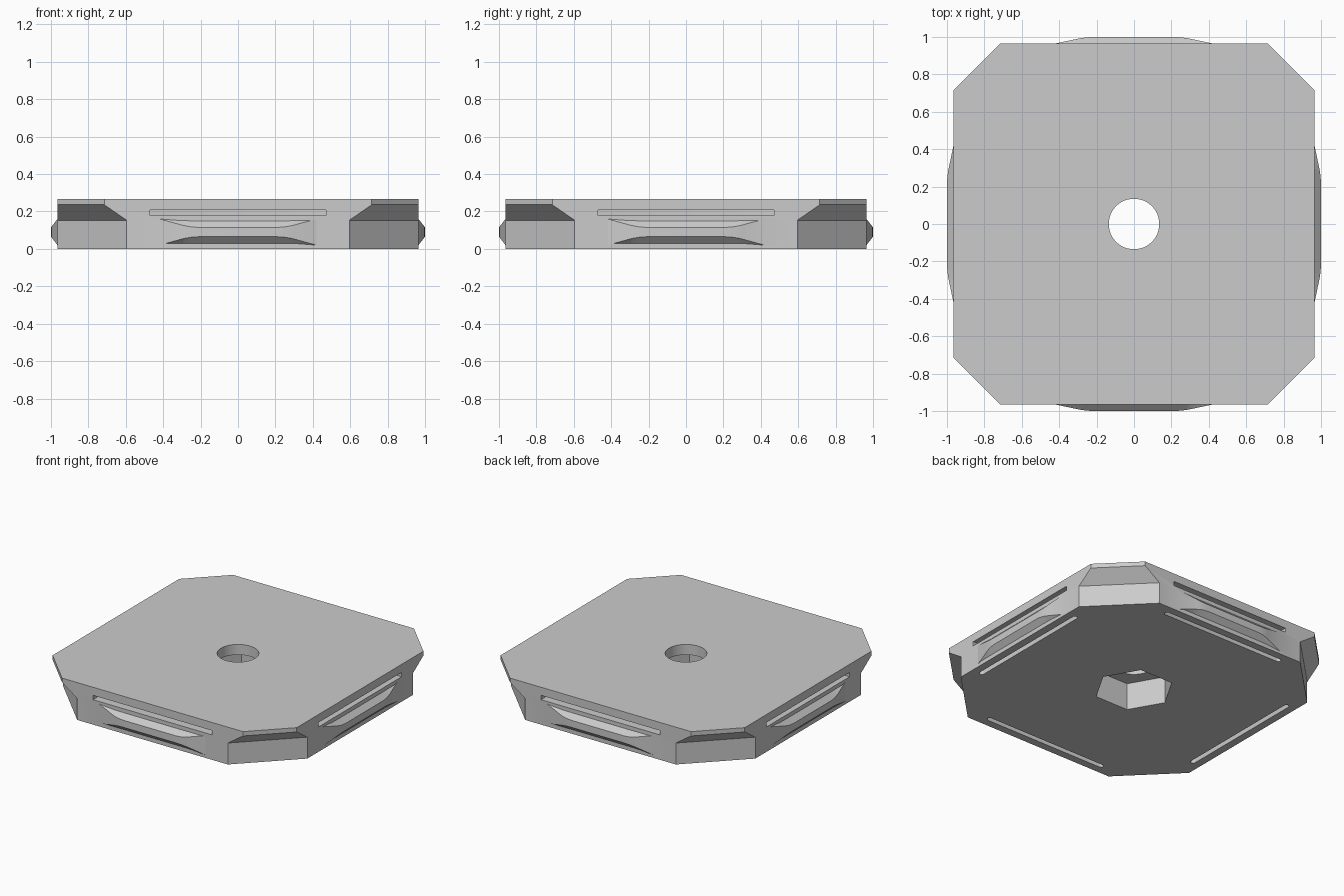
import bpy, bmesh, math
from mathutils import Matrix

if "Cube" in bpy.data.objects:
    bpy.data.objects.remove(bpy.data.objects["Cube"])

HALF = 0.965      # half width of the square plate
HEIGHT = 0.267

grey = bpy.data.materials.new("light_grey")
grey.diffuse_color = (0.6, 0.6, 0.6, 1)
grey.use_nodes = True
grey.node_tree.nodes["Principled BSDF"].inputs["Base Color"].default_value = grey.diffuse_color


def loft(name, rings):
    """Closed solid through rings of equal point count."""
    bm = bmesh.new()
    loops = [[bm.verts.new(p) for p in ring] for ring in rings]
    n = len(loops[0])
    for a, b in zip(loops, loops[1:]):
        for i in range(n):
            j = (i + 1) % n
            bm.faces.new((a[i], a[j], b[j], b[i]))
    bm.faces.new(loops[0][::-1])
    bm.faces.new(loops[-1])
    bmesh.ops.recalc_face_normals(bm, faces=bm.faces)
    mesh = bpy.data.meshes.new(name)
    bm.to_mesh(mesh)
    bm.free()
    obj = bpy.data.objects.new(name, mesh)
    mesh.materials.append(grey)
    bpy.context.collection.objects.link(obj)
    return obj


def prism(name, outline, z0, z1):
    return loft(name, [[(x, y, z) for x, y in outline] for z in (z0, z1)])


def circle(r, n):
    return [(r * math.cos(2 * math.pi * i / n), r * math.sin(2 * math.pi * i / n)) for i in range(n)]


def octagon(c, z):
    h = HALF
    return [(x, y, z) for x, y in ((h, -c), (h, c), (c, h), (-c, h), (-h, c), (-h, -c), (-c, -h), (c, -h))]


def combine(obj, tool, operation):
    mod = obj.modifiers.new(tool.name, 'BOOLEAN')
    mod.operation, mod.solver, mod.object = operation, 'EXACT', tool
    bpy.context.view_layer.objects.active = obj
    bpy.ops.object.modifier_apply(modifier=mod.name)
    bpy.data.objects.remove(tool)


# Plate with corners cut back further near the bottom
plate = loft("plate", [octagon(0.595, 0), octagon(0.595, 0.153),
                       octagon(0.715, 0.236), octagon(0.715, HEIGHT)])

# Round hole at the top, hexagonal pocket below
combine(plate, prism("round_hole", circle(0.135, 48), 0.1, 0.4), 'DIFFERENCE')
combine(plate, prism("hex_pocket", circle(0.26, 6), -0.1, 0.193), 'DIFFERENCE')

# Bump outline: distance along the side and how far it stands out
ramp = [(0.42, 0), (0.30, 0.0255), (0.28, 0.029), (0.26, 0.032), (0.235, 0.034), (0.21, 0.035)]
bump_path = ramp + [(-x, d) for x, d in reversed(ramp)]

# Slot outline with rounded ends
r, end, mid = 0.017, 0.47, 0.893
slot = []
for side in (1, -1):
    for i in range(9):
        a = -math.pi / 2 + math.pi * i / 8
        slot.append((side * (end + r * math.cos(a)), mid + side * r * math.sin(a)))

for k in range(4):
    turn = Matrix.Rotation(k * math.pi / 2, 4, 'Z')

    # Spring bump with sloped top and bottom, rooted slightly inside the plate
    rings = []
    for x, d in bump_path:
        slope = 0.045 * d / 0.035
        rings.append([(x, HALF - 0.01, 0.02), (x, HALF + d, 0.02 + slope),
                      (x, HALF + d, 0.16 - slope), (x, HALF - 0.01, 0.16)])
    bump = loft("side_bump", rings)
    bump.data.transform(turn)
    combine(plate, bump, 'UNION')

    # Slot from below behind the bump, joined to the slit above it
    bottom_slot = prism("bottom_slot", slot, -0.1, 0.209)
    bottom_slot.data.transform(turn)
    combine(plate, bottom_slot, 'DIFFERENCE')
    slit = prism("side_slit", [(-end, mid), (end, mid), (end, 1.2), (-end, 1.2)], 0.178, 0.209)
    slit.data.transform(turn)
    combine(plate, slit, 'DIFFERENCE')

bpy.ops.object.select_all(action='DESELECT')
plate.select_set(True)
bpy.context.view_layer.objects.active = plate
bpy.ops.object.shade_smooth_by_angle(angle=math.radians(30))
